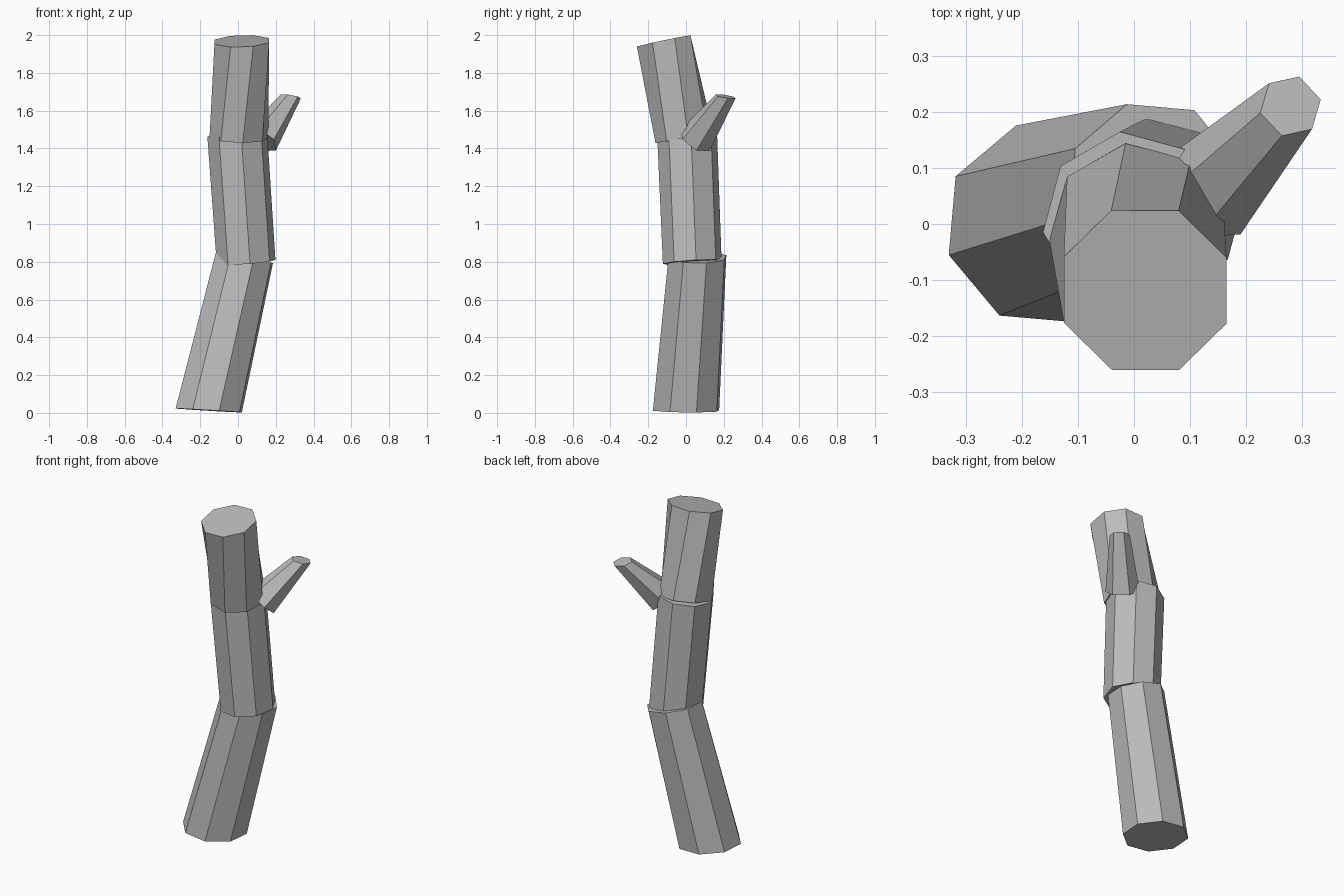
import bpy, bmesh, math
from mathutils import Vector

if "Cube" in bpy.data.objects:
    bpy.data.objects.remove(bpy.data.objects["Cube"])

bark = bpy.data.materials.new("bark_grey")
bark.diffuse_color = (0.5, 0.5, 0.5, 1)
bark.use_nodes = True
bark.node_tree.nodes["Principled BSDF"].inputs["Base Color"].default_value = bark.diffuse_color


def ring(bm, center, radius, sides, first_angle, normal):
    """Regular polygon of vertices, tilted so that it faces along normal."""
    tilt = Vector((0, 0, 1)).rotation_difference(Vector(normal))
    verts = []
    for i in range(sides):
        a = math.radians(first_angle + 360 * i / sides)
        offset = Vector((radius * math.cos(a), radius * math.sin(a), 0))
        verts.append(bm.verts.new(Vector(center) + tilt @ offset))
    return verts


def log(name, sides, bottom, top):
    """Capped, tapering log between two (center, radius, angle, normal) rings."""
    bm = bmesh.new()
    lo, hi = (ring(bm, c, r, sides, a, n) for c, r, a, n in (bottom, top))
    for i in range(sides):
        j = (i + 1) % sides
        bm.faces.new((lo[i], lo[j], hi[j], hi[i]))
    bm.faces.new(lo[::-1])
    bm.faces.new(hi)
    mesh = bpy.data.meshes.new(name)
    bm.to_mesh(mesh)
    bm.free()
    mesh.materials.append(bark)
    bpy.context.collection.objects.link(bpy.data.objects.new(name, mesh))


# Three trunk sections, each leaning a different way
log("lower_trunk", 8,
    ((-0.155, 0.0, 0.013), 0.184, 17.5, (0.06, 0.01, 1)),
    ((0.035, 0.06, 0.825), 0.161, 17.5, (0.21, 0.0, 1)))
log("middle_trunk", 8,
    ((0.043, 0.033, 0.797), 0.157, 7.5, (-0.075, -0.06, 1)),
    ((-0.004, 0.006, 1.475), 0.160, 7.5, (-0.075, -0.06, 1)))
log("upper_trunk", 8,
    ((0.005, -0.009, 1.46), 0.157, 7.5, (0.03, -0.2, 1)),
    ((0.02, -0.118, 1.968), 0.157, 22.5, (-0.03, -0.21, 1)))

# Side branch stub
log("branch", 6,
    ((0.124, 0.05, 1.445), 0.095, 13, (0.155, 0.16, 0.23)),
    ((0.279, 0.21, 1.675), 0.056, 13, (0.15, 0.15, 1)))
